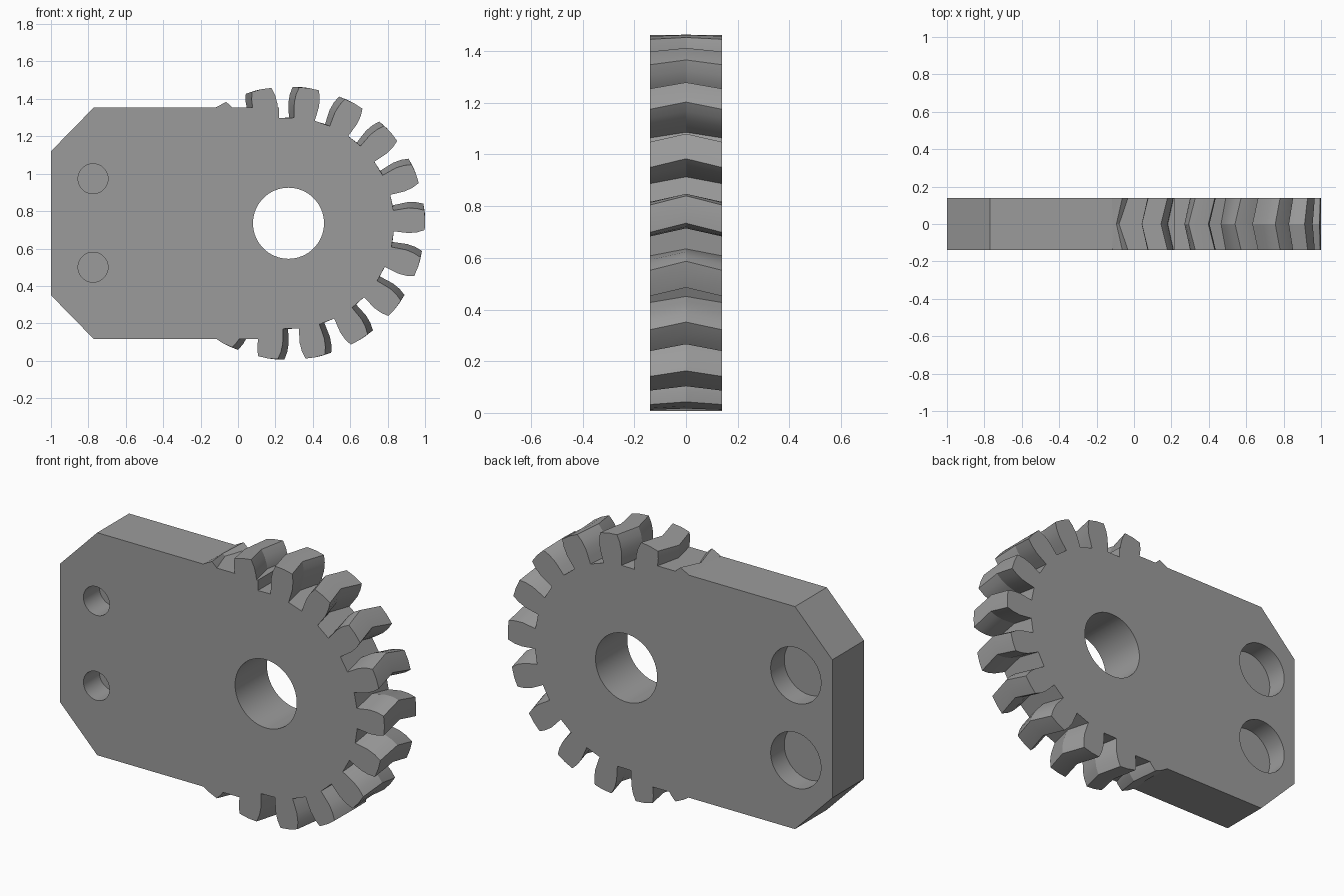
import bpy, bmesh
from math import sin, cos, radians, pi

if "Cube" in bpy.data.objects:
    bpy.data.objects.remove(bpy.data.objects["Cube"])

CX, CZ = 0.27, 0.735      # gear axis
HALF = 0.14               # half thickness
TEETH = 18
TWIST = 2.8               # herringbone advance at the mid plane, degrees

grey = bpy.data.materials.new("grey plastic")
grey.diffuse_color = (0.33, 0.33, 0.33, 1)
grey.use_nodes = True
grey.node_tree.nodes["Principled BSDF"].inputs["Base Color"].default_value = grey.diffuse_color


def loft(name, sections):
    """Solid from matching outlines; sections = [(y, [(x, z), ...]), ...]"""
    bm = bmesh.new()
    rings = [[bm.verts.new((x, y, z)) for x, z in pts] for y, pts in sections]
    n = len(rings[0])
    for a, b in zip(rings, rings[1:]):
        for i in range(n):
            j = (i + 1) % n
            bm.faces.new((a[i], a[j], b[j], b[i]))
    bm.faces.new(rings[0])
    bm.faces.new(rings[-1][::-1])
    bmesh.ops.recalc_face_normals(bm, faces=bm.faces)
    me = bpy.data.meshes.new(name)
    bm.to_mesh(me)
    bm.free()
    me.materials.append(grey)
    ob = bpy.data.objects.new(name, me)
    bpy.context.collection.objects.link(ob)
    return ob


def circle(x, z, r, n=64):
    return [(x + r * cos(2 * pi * i / n), z + r * sin(2 * pi * i / n)) for i in range(n)]


def gear_outline(turn):
    # radius and half width of the tooth, root to tip
    flank = [(0.565, 0.056), (0.60, 0.061), (0.645, 0.067), (0.69, 0.064), (0.729, 0.053)]
    pts = []
    for k in range(TEETH):
        a = radians(1.3 + turn + k * 360 / TEETH)
        side = [(r, -w / r) for r, w in flank]
        tooth = side + [(0.731, 0)] + [(r, -t) for r, t in reversed(side)]
        pts += [(CX + r * cos(a + t), CZ + r * sin(a + t)) for r, t in tooth]
    return pts


def combine(ob, other, operation):
    mod = ob.modifiers.new(operation.lower(), 'BOOLEAN')
    mod.operation = operation
    mod.solver = 'EXACT'
    mod.object = other
    bpy.context.view_layer.objects.active = ob
    bpy.ops.object.modifier_apply(modifier=mod.name)
    bpy.data.objects.remove(other)


# mounting plate with chamfered left corners
plate = [(-1, 0.35), (-0.77, 0.115), (0.22, 0.115),
         (0.22, 1.355), (-0.77, 1.355), (-1, 1.12)]
body = loft("gear_plate", [(-HALF, plate), (HALF, plate)])

# herringbone gear
gear = loft("gear", [(-HALF, gear_outline(0)), (0, gear_outline(TWIST)), (HALF, gear_outline(0))])
combine(body, gear, 'UNION')

# axle bore
bore = circle(CX, CZ, 0.19)
combine(body, loft("bore", [(-0.3, bore), (0.3, bore)]), 'DIFFERENCE')

# blind screw holes in front, wider recesses behind, thin web between
for z in (0.50, 0.973):
    for r, y0, y1 in ((0.08, -0.3, 0.0), (0.155, 0.02, 0.3)):
        c = circle(-0.775, z, r)
        combine(body, loft("hole", [(y0, c), (y1, c)]), 'DIFFERENCE')

bpy.ops.object.select_all(action='DESELECT')
body.select_set(True)
bpy.context.view_layer.objects.active = body
bpy.ops.object.shade_smooth_by_angle(angle=radians(20))
